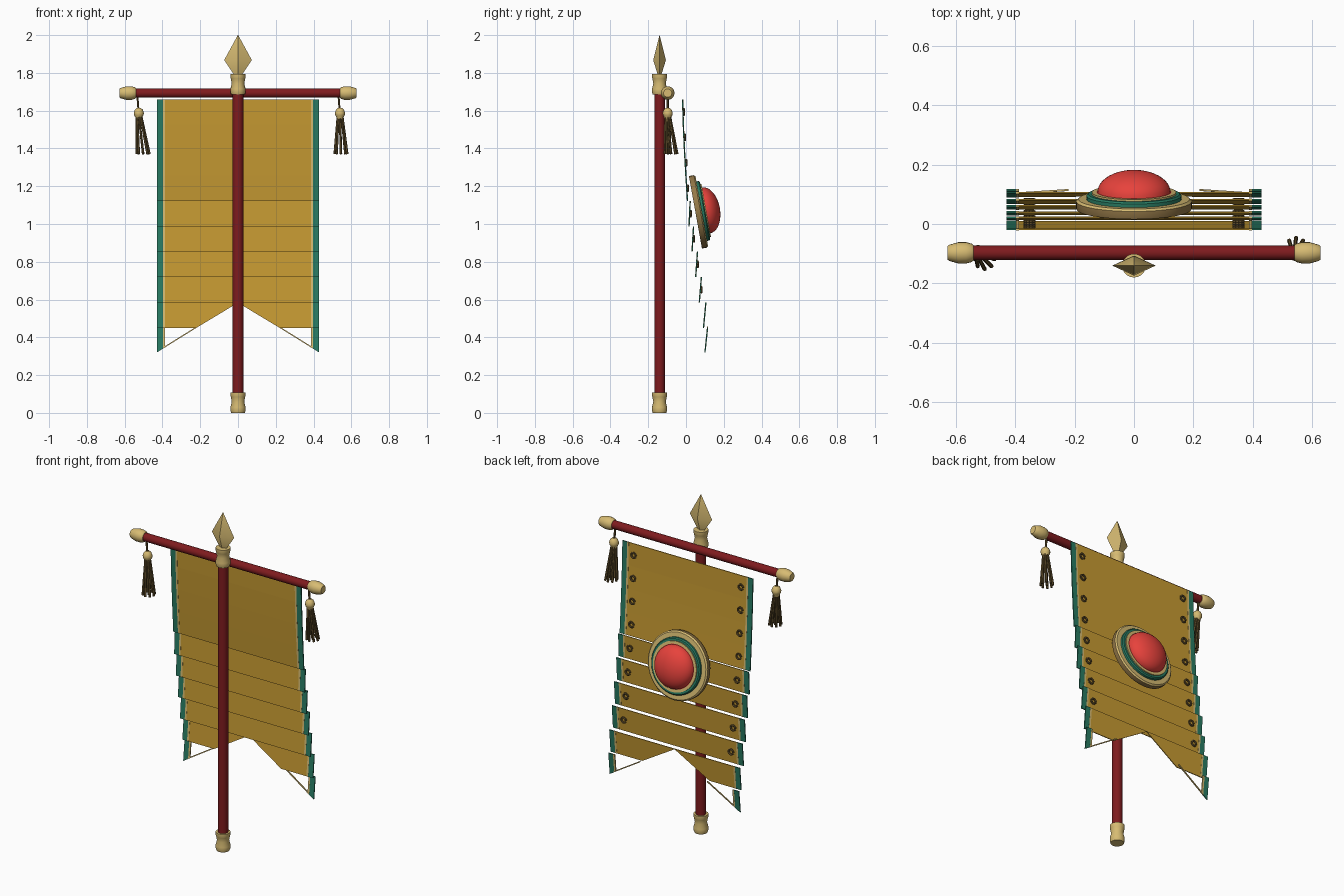
import bpy, bmesh, math
from mathutils import Matrix, Vector

if "Cube" in bpy.data.objects:
    bpy.data.objects.remove(bpy.data.objects["Cube"])


def material(name, col):
    m = bpy.data.materials.new(name)
    m.diffuse_color = (*col, 1)
    m.use_nodes = True
    m.node_tree.nodes["Principled BSDF"].inputs["Base Color"].default_value = m.diffuse_color
    return m


PALE = material("pale_gold", (0.68, 0.50, 0.17))
CLOTH = material("ochre_cloth", (0.57, 0.325, 0.032))
TEAL = material("teal", (0.022, 0.20, 0.125))
WOOD = material("dark_red", (0.21, 0.011, 0.013))
GEM = material("bright_red", (0.80, 0.055, 0.045))
BRONZE = material("bronze", (0.30, 0.19, 0.065))
DARK = material("dark_brown", (0.13, 0.083, 0.026))


def finish(name, bm, mats, smooth=True):
    bmesh.ops.recalc_face_normals(bm, faces=bm.faces)
    me = bpy.data.meshes.new(name)
    bm.to_mesh(me)
    bm.free()
    for m in mats:
        me.materials.append(m)
    ob = bpy.data.objects.new(name, me)
    bpy.context.collection.objects.link(ob)
    if smooth:
        bpy.ops.object.select_all(action='DESELECT')
        ob.select_set(True)
        bpy.context.view_layer.objects.active = ob
        bpy.ops.object.shade_smooth_by_angle(angle=math.radians(35))
    return ob


def lathe(bm, profile, matrix, n=20, slots=None):
    """Revolve (radius, height) points around local z and close both ends."""
    rings = [[bm.verts.new(matrix @ Vector((r * math.cos(2 * math.pi * i / n),
                                            r * math.sin(2 * math.pi * i / n), h)))
              for i in range(n)] for r, h in profile]
    for j in range(len(rings) - 1):
        for i in range(n):
            k = (i + 1) % n
            f = bm.faces.new((rings[j][i], rings[j][k], rings[j + 1][k], rings[j + 1][i]))
            f.material_index = slots[j] if slots else 0
    bm.faces.new(rings[0][::-1]).material_index = slots[0] if slots else 0
    bm.faces.new(rings[-1]).material_index = slots[-1] if slots else 0


def turned(name, profile, mat, matrix, n=20):
    bm = bmesh.new()
    lathe(bm, profile, matrix, n)
    return finish(name, bm, [mat])


def rod(bm, a, b, r0, r1, n=6):
    d = Vector(b) - Vector(a)
    m = Matrix.Translation(a) @ d.to_track_quat('Z', 'Y').to_matrix().to_4x4()
    lathe(bm, [(r0, 0), (r1, d.length)], m, n)


POLE_Y, BAR_Y, BAR_Z = -0.14, -0.097, 1.693

# Pole with flared collars at both ends
pole_at = Matrix.Translation((0, POLE_Y, 0))
turned("pole", [(0.028, 0.02), (0.028, 1.75)], WOOD, pole_at)
for name, z in (("foot_collar", 0.0), ("top_collar", 1.685)):
    turned(name, [(0.036, z), (0.040, z + 0.012), (0.040, z + 0.03), (0.033, z + 0.058),
                  (0.038, z + 0.085), (0.040, z + 0.09), (0.040, z + 0.108)], PALE, pole_at)

# Four-sided spear tip
turned("spear_tip", [(0.018, 1.785), (0.073, 1.868), (0.001, 2.0)], PALE,
       pole_at @ Matrix.Diagonal((1, 0.46, 1, 1)), n=4)

# Crossbar and its rounded end caps
bar_at = Matrix.Translation((0, BAR_Y, BAR_Z)) @ Matrix.Rotation(math.pi / 2, 4, 'Y')
turned("crossbar", [(0.024, -0.57), (0.024, 0.57)], WOOD, bar_at)
for s, side in ((-1, "left"), (1, "right")):
    turned(side + "_bar_cap", [(0.026, 0.54), (0.031, 0.546), (0.036, 0.565), (0.036, 0.59),
                               (0.031, 0.608), (0.027, 0.622), (0.022, 0.628)], PALE,
           bar_at @ Matrix.Diagonal((1, 1, s, 1)))

# Tassels: cord, bead and a flared bunch of strands
for side, x, dx, dy in (("left", -0.525, 0.023, -0.022), ("right", 0.54, 0.005, 0.018)):
    bm = bmesh.new()
    rod(bm, (x, BAR_Y, 1.58), (x - 0.008, BAR_Y, 1.68), 0.006, 0.006)
    for i in range(9):
        a = 2 * math.pi * i / 8
        r = 0 if i == 8 else 1
        c, s = r * math.cos(a), r * math.sin(a)
        rod(bm, (x + 0.012 * c, BAR_Y + 0.012 * s, 1.575),
            (x + dx + 0.033 * c, BAR_Y + dy + 0.033 * s, 1.37), 0.006, 0.007)
    finish(side + "_tassel_strands", bm, [DARK])
    turned(side + "_tassel_bead", [(0.017, -0.032), (0.019, -0.022), (0.025, -0.012), (0.027, 0),
                                   (0.021, 0.017), (0.01, 0.027)], PALE,
           Matrix.Translation((x, BAR_Y, 1.588)), n=12)

# Banner rows: the upper ones hang as one sheet, the lower ones step backwards
TOP, ROW = 1.66, 0.1344
STEPS = {4: 0.019, 5: 0.036, 6: 0.056, 7: 0.076, 8: 0.099, 9: 0.107}


def row_y(k, z):
    if k < 4:
        return -0.018 + 0.026 * ((TOP - z) / (4 * ROW)) ** 1.4
    mid = TOP - (k + 0.5) * ROW
    return STEPS[k] + 0.007 * (k / 9) * (z - mid) / (ROW / 2)


def plate(bm, pts, k, t):
    """Thin plate on row k from an (x, z) outline."""
    front, back = ([bm.verts.new((x, row_y(k, z) + o, z)) for x, z in pts]
                   for o in (-t / 2, t / 2))
    bm.faces.new(front)
    bm.faces.new(back[::-1])
    for i in range(len(pts)):
        j = (i + 1) % len(pts)
        bm.faces.new((front[i], back[i], back[j], front[j]))


def box(x0, x1, z0, z1):
    return [(x0, z0), (x1, z0), (x1, z1), (x0, z1)]


def notch(x):
    return 0.587 - 0.622 * x


cloth, edge, trim, hem = (bmesh.new() for _ in range(4))
for k in range(10):
    z1, z0 = max(0, TOP - k * ROW), TOP - (k + 1) * ROW
    if k < 8:
        plate(cloth, box(-0.388, 0.388, z0, z1), k, 0.005)
    for s in (-1, 1):
        if k == 8:
            plate(cloth, [(s * x, z) for x, z in
                          ((0, notch(0) - 0.004), (0.22, z0), (0.388, z0),
                           (0.388, z1), (0, z1))], k, 0.005)
        for bm, xa, xb, t in ((edge, 0.396, 0.428, 0.006), (trim, 0.386, 0.397, 0.007)):
            za, zb = (notch(xa), notch(xb)) if k == 9 else (z0, z0)
            plate(bm, [(s * xa, za), (s * xb, zb), (s * xb, z1), (s * xa, z1)], k, t)
        if k == 9:
            plate(hem, [(s * x, notch(x) + o) for x, o in
                        ((0.22, 0), (0.40, 0), (0.40, 0.007), (0.22, 0.007))], k, 0.006)
for bm in (cloth, edge, trim):
    bmesh.ops.remove_doubles(bm, verts=bm.verts, dist=0.0001)
finish("banner_cloth", cloth, [CLOTH], False)
finish("banner_edge_bands", edge, [TEAL], False)
finish("banner_edge_trim", trim, [PALE], False)
finish("banner_hem_cord", hem, [PALE], False)

# Open ring studs down both sides of the back
bm = bmesh.new()
for k in range(8):
    z = TOP - (k + 0.5) * ROW
    for s in (-1, 1):
        c = Vector((s * 0.352, row_y(k, z) + 0.006, z))
        pts = [c + 0.015 * Vector((math.cos(a), 0, math.sin(a)))
               for a in (math.radians(-150 + 30 * i) for i in range(12))]
        for a, b in zip(pts, pts[1:]):
            rod(bm, a, b, 0.006, 0.006)
finish("ring_studs", bm, [DARK])

# Tilted medallion: bronze-sided disc, gold face, teal ring, gold rim and a red dome
prof = [(0.193, 0), (0.195, 0.004), (0.195, 0.027), (0.187, 0.034), (0.160, 0.034),
        (0.160, 0.046), (0.154, 0.052), (0.142, 0.052), (0.142, 0.058), (0.126, 0.058)]
slots = [3, 3, 0, 0, 1, 1, 1, 0, 0]
for i in range(10):
    a = math.radians(90 * i / 10)
    prof.append((0.123 * math.cos(a), 0.058 + 0.073 * math.sin(a)))
    slots.append(2)
prof.append((0.002, 0.131))
slots.append(2)
bm = bmesh.new()
lathe(bm, prof, Matrix.Translation((0, 0.05, 1.062)) @
      Matrix.Rotation(math.radians(-79.8), 4, 'X'), 40, slots)
finish("medallion", bm, [PALE, TEAL, GEM, BRONZE])
